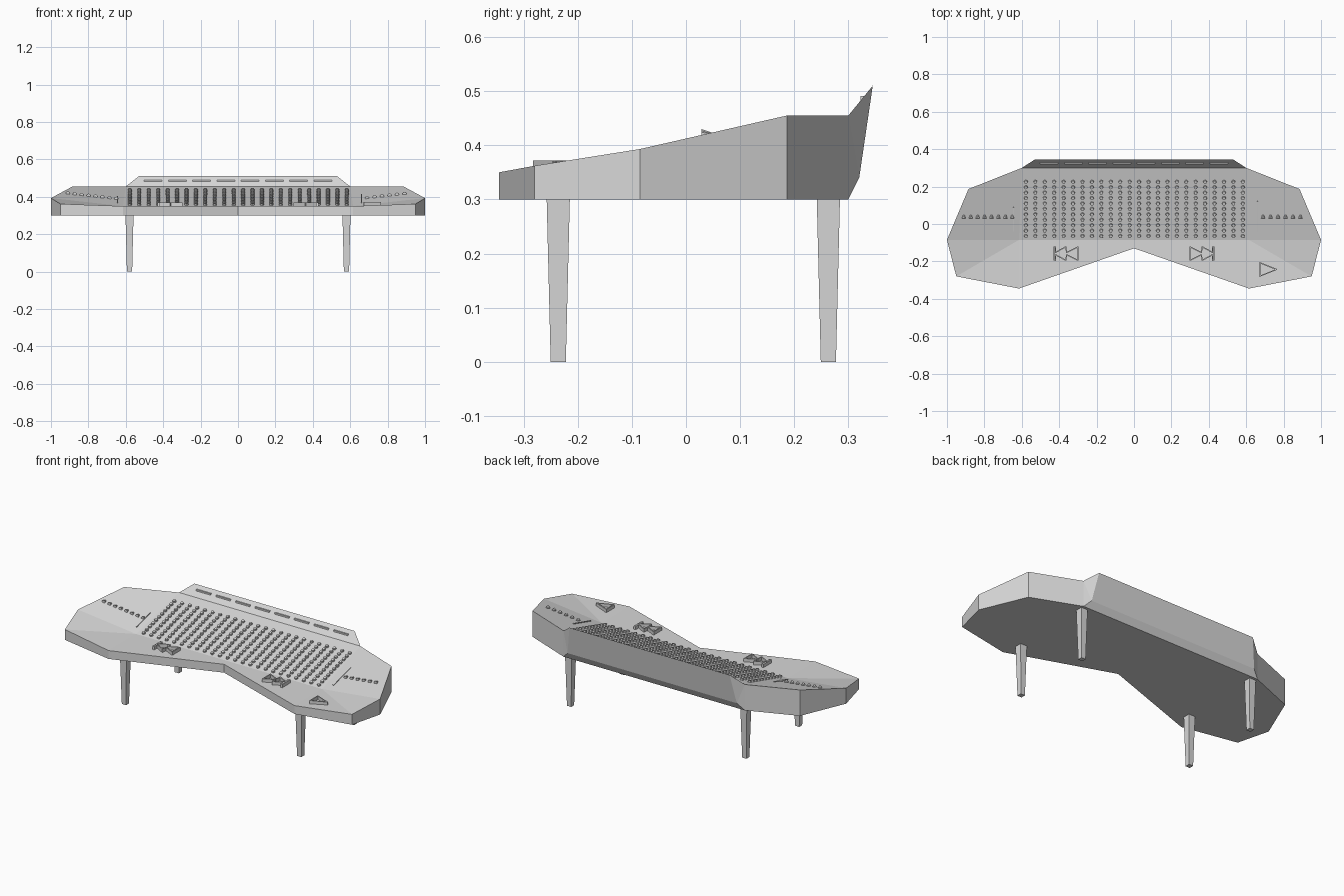
import bpy, bmesh, math
from mathutils import Vector, Matrix

if "Cube" in bpy.data.objects:
    bpy.data.objects.remove(bpy.data.objects["Cube"])

GREY = bpy.data.materials.new("light grey")
GREY.diffuse_color = (0.68, 0.68, 0.68, 1)
GREY.use_nodes = True
GREY.node_tree.nodes["Principled BSDF"].inputs["Base Color"].default_value = GREY.diffuse_color

def finish(name, bm):
    bmesh.ops.recalc_face_normals(bm, faces=bm.faces)
    me = bpy.data.meshes.new(name)
    bm.to_mesh(me)
    bm.free()
    me.materials.append(GREY)
    ob = bpy.data.objects.new(name, me)
    bpy.context.collection.objects.link(ob)
    return ob

def deck_z(x, y):
    """Height of the sloped centre panel and rising wings."""
    return 0.35 + (y + 0.085) * 0.273 + max(0, abs(x) - 0.615) * 0.112

# Body: half outline, mirrored across x
HALF = {"notch": (0, -.13, .35), "tip": (.615, -.345, .35), "corner": (.95, -.28, .362),
        "side": (1, -.085, .393), "shoulder": (.885, .187, .455), "back": (.6, .30, .455),
        "crest": (.53, .345, .51), "mid": (.56, .32, .34), "inner": (.615, -.085, .35)}
RIM = ["notch", "tip", "corner", "side", "shoulder", "back"]
bm = bmesh.new()
V = {}
for s in (1, -1):
    for k, (x, y, z) in HALF.items():
        if x == 0 and s == -1:
            V[k, s] = V[k, 1]
            V["b" + k, s] = V["b" + k, 1]
            continue
        V[k, s] = bm.verts.new((s * x, y, z))
        if k in RIM:
            V["b" + k, s] = bm.verts.new((s * x, y, 0.3))
for s in (1, -1):
    for a, b in zip(RIM, RIM[1:]):
        bm.faces.new([V[a, s], V[b, s], V["b" + b, s], V["b" + a, s]])
    for f in (["notch", "tip", "inner"], ["tip", "corner", "inner"], ["corner", "side", "inner"],
              ["inner", "side", "shoulder", "back"], ["back", "crest", "mid"],
              ["back", "mid", "bback"]):
        bm.faces.new([V[k, s] for k in f])
bm.faces.new([V["notch", 1], V["inner", 1], V["inner", -1]])
for a, b in (("inner", "back"), ("back", "crest"), ("crest", "mid"), ("mid", "bback")):
    bm.faces.new([V[a, 1], V[b, 1], V[b, -1], V[a, -1]])
under = [V["b" + k, 1] for k in RIM] + [V["b" + k, -1] for k in reversed(RIM[1:])]
bm.faces.new(under)
finish("body", bm)

# Four tapered legs
for sx in (-1, 1):
    for y, label in ((-.236, "front_leg"), (.263, "back_leg")):
        bm = bmesh.new()
        bmesh.ops.create_cone(bm, cap_ends=True, segments=4, radius1=.014 * 2 ** .5,
                              radius2=.0215 * 2 ** .5, depth=.305,
                              matrix=Matrix.Translation((sx * .58, y, .1525)) @ Matrix.Rotation(math.pi / 4, 4, 'Z'))
        finish(label, bm)

# Grid of round buttons on the sloped centre panel
TILT = Matrix.Rotation(math.atan(.273), 4, 'X')
bm = bmesh.new()
COLS, ROWS = 24, 11
for i in range(COLS):
    for j in range(ROWS):
        x, y = -.578 + 1.16 * i / (COLS - 1), -.065 + .29 * j / (ROWS - 1)
        bmesh.ops.create_cone(bm, cap_ends=True, segments=8, radius1=.011, radius2=.009, depth=.016,
                              matrix=Matrix.Translation((x, y, deck_z(x, y) + .002)) @ TILT)
finish("button_grid", bm)

# Small wedge-like knobs along each wing, upright at the front
bm = bmesh.new()
for x0, n, step in ((-.91, 8, .037), (.69, 6, .04)):
    for i in range(n):
        x, y = x0 + i * step, .038
        bmesh.ops.create_cone(bm, cap_ends=True, segments=8, radius1=.011, radius2=.005, depth=.018,
                              matrix=Matrix.Translation((x, y, deck_z(x, y) + .002))
                              @ Matrix.Rotation(-math.pi / 2, 4, 'X'))
finish("wing_knobs", bm)

# Thin marker strips across the wings
bm = bmesh.new()
for x, y, ln in ((-.645, .025, .135), (.66, .04, .17)):
    bmesh.ops.create_cube(bm, size=1, matrix=Matrix.Translation((x, y, deck_z(x, y))) @ TILT
                          @ Matrix.Diagonal((.006, ln, .008, 1)))
finish("wing_markers", bm)

# Row of small ledges on the raised back rim
bm = bmesh.new()
for i in range(8):
    x = -.454 + i * .908 / 7
    bmesh.ops.create_cube(bm, size=1, matrix=Matrix.Translation((x, .328, .485))
                          @ Matrix.Diagonal((.096, .012, .012, 1)))
finish("rim_bars", bm)

def outline(bm, pts, z0, z1, t=.006):
    """Raised closed outline made of thin walls between consecutive points."""
    for a, b in zip(pts, pts[1:] + pts[:1]):
        d = Vector(b) - Vector(a)
        c = (Vector(a) + Vector(b)) / 2
        bmesh.ops.create_cube(bm, size=1, matrix=Matrix.Translation((c.x, c.y, (z0 + z1) / 2))
                              @ Matrix.Rotation(math.atan2(d.y, d.x), 4, 'Z')
                              @ Matrix.Diagonal((d.length + t * .6, t, z1 - z0, 1)))

# Skip symbols on the front deck: bar joined to two arrowheads
EDGE = [(.427, .036), (.42, .036), (.42, .006), (.365, .036), (.36, .006), (.30, .036)]
for s, label in ((-1, "skip_back_symbol"), (1, "skip_forward_symbol")):
    bm = bmesh.new()
    pts = [(s * x, -.158 + h) for x, h in EDGE] + [(s * x, -.158 - h) for x, h in reversed(EDGE)]
    outline(bm, pts, .345, .37)
    finish(label, bm)

# Play symbol on the right wing
bm = bmesh.new()
outline(bm, [(.762, -.243), (.673, -.207), (.673, -.279)], .345, .372)
finish("play_symbol", bm)
